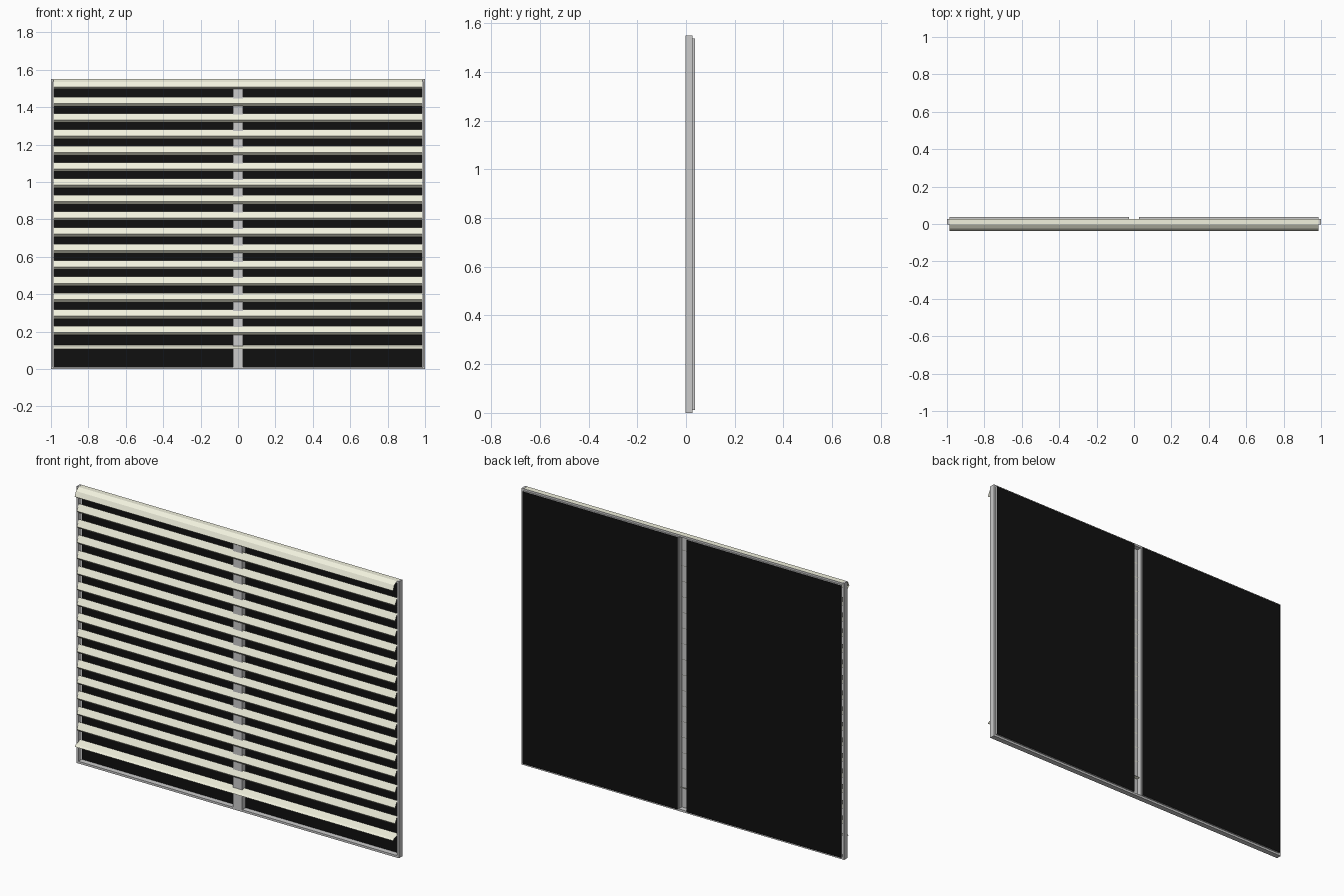
import bpy, bmesh

if "Cube" in bpy.data.objects:
    bpy.data.objects.remove(bpy.data.objects["Cube"])


def material(name, rgb):
    m = bpy.data.materials.new(name)
    m.diffuse_color = (*rgb, 1)
    m.use_nodes = True
    m.node_tree.nodes["Principled BSDF"].inputs["Base Color"].default_value = m.diffuse_color
    return m


cream = material("cream_paint", (0.88, 0.88, 0.73))
black = material("black_screen", (0.005, 0.005, 0.005))
grey = material("grey_metal", (0.6, 0.6, 0.6))


def finish(name, bm, mats=()):
    mesh = bpy.data.meshes.new(name)
    bm.to_mesh(mesh)
    bm.free()
    for m in mats:
        mesh.materials.append(m)
    obj = bpy.data.objects.new(name, mesh)
    bpy.context.collection.objects.link(obj)
    return obj


def box(name, x0, x1, y0, y1, z0, z1, mats=()):
    bm = bmesh.new()
    bmesh.ops.create_cube(bm, size=1)
    for v in bm.verts:
        v.co = (x0 + (v.co.x + .5) * (x1 - x0),
                y0 + (v.co.y + .5) * (y1 - y0),
                z0 + (v.co.z + .5) * (z1 - z0))
    bm.normal_update()
    if len(mats) > 1:  # second material on the front and back faces
        for f in bm.faces:
            f.material_index = int(abs(f.normal.y) > .5)
    return finish(name, bm, mats)


def sheet(name, profile, half=0.987, dz=0.0):
    """Thin folded sheet: a (y, z) profile swept along x."""
    bm = bmesh.new()
    rows = [[bm.verts.new((x, y, z + dz)) for x in (-half, half)] for y, z in profile]
    for a, b in zip(rows, rows[1:]):
        bm.faces.new((a[0], b[0], b[1], a[1]))
    return finish(name, bm, [cream])


FRONT, BACK, REAR, TOP, T = -0.003, 0.027, 0.037, 1.55, 0.012

# Outer frame
box("left_jamb", -1, -1 + T, FRONT, BACK, 0, TOP)
box("right_jamb", 1 - T, 1, FRONT, BACK, 0, TOP)
box("sill", -1 + T, 1 - T, FRONT, BACK, 0, T)
box("head", -1 + T, 1 - T, FRONT, BACK, TOP - T, TOP - 0.001)

# Centre mullion: channel open to the back
box("mullion_web", -.028, .028, FRONT, FRONT + .002, T, TOP - T)
box("mullion_left_flange", -.028, -.026, FRONT + .002, BACK, T, TOP - T)
box("mullion_right_flange", .026, .028, FRONT + .002, BACK, T, TOP - T)

# Black screens with grey edges
box("left_screen", -.987, -.028, BACK, REAR, T, TOP - T, [grey, black])
box("right_screen", .028, .987, BACK, REAR, T, TOP - T, [grey, black])

# Top cap blade
sheet("top_blade", [(BACK, TOP), (FRONT, TOP), (-.025, 1.535), (-.037, 1.508), (-.02, 1.497)])

# Louver blades
for i in range(15):
    sheet(f"louver_blade_{i + 1}", [(.001, 1.455), (-.018, 1.42), (-.002, 1.405)], dz=-i * .0874)

# Bottom drip blade
sheet("bottom_blade", [(.015, .128), (-.028, .116), (-.037, .107)])
